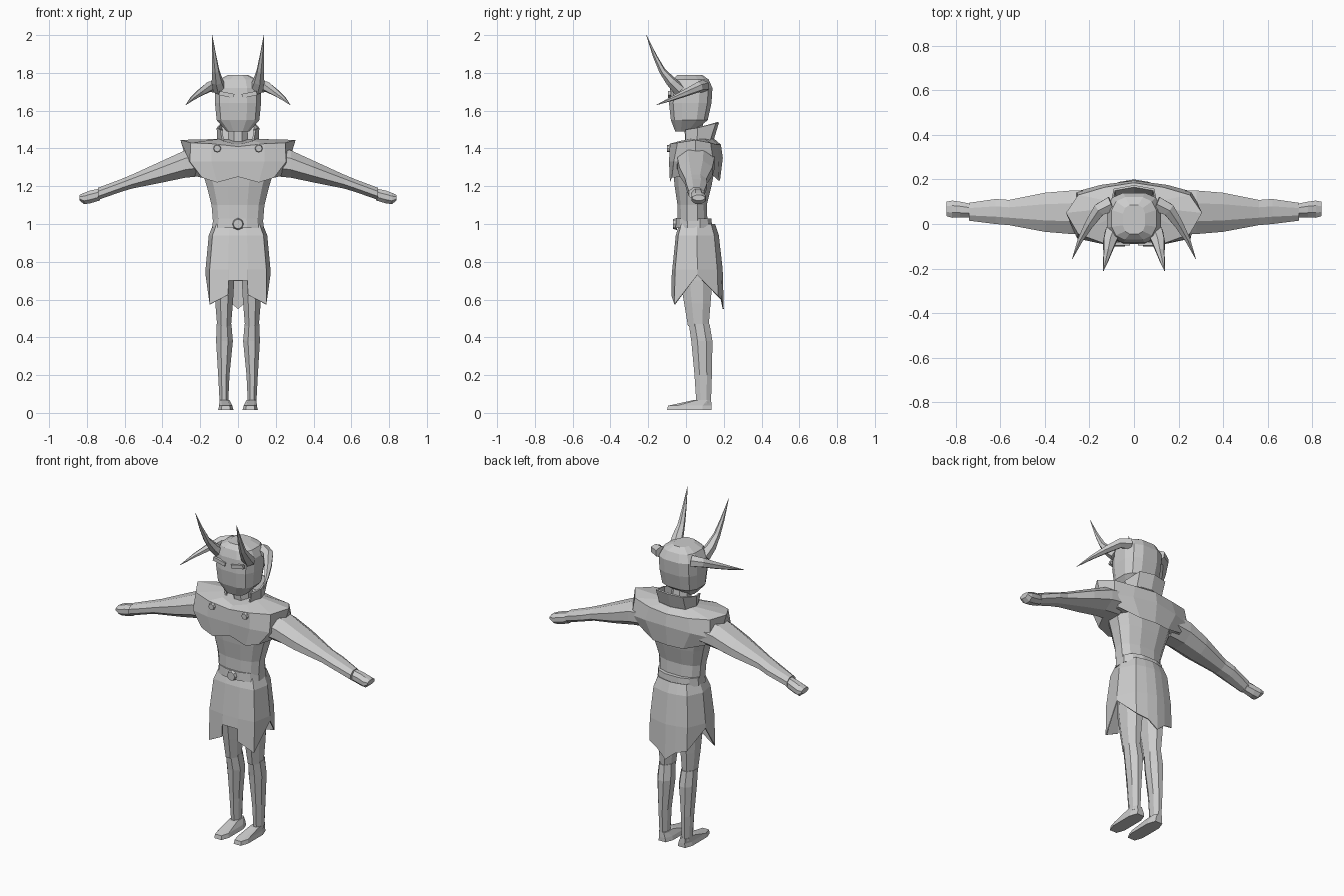
import bpy, bmesh, math
from mathutils import Vector, Matrix

start_cube = bpy.data.objects.get("Cube")
if start_cube:
    bpy.data.objects.remove(start_cube, do_unlink=True)

grey = bpy.data.materials.new("plain_grey")
grey.use_nodes = True
colour = (0.6, 0.6, 0.6, 1)
grey.diffuse_color = colour
grey.node_tree.nodes["Principled BSDF"].inputs["Base Color"].default_value = colour


def finish(name, bm, mirror=False, thickness=0):
    """Turn a bmesh into a flat shaded object, optionally mirrored or thickened."""
    bmesh.ops.recalc_face_normals(bm, faces=bm.faces[:])
    mesh = bpy.data.meshes.new(name)
    bm.to_mesh(mesh)
    bm.free()
    mesh.materials.append(grey)
    obj = bpy.data.objects.new(name, mesh)
    bpy.context.collection.objects.link(obj)
    if thickness:
        solid = obj.modifiers.new("thickness", "SOLIDIFY")
        solid.thickness = thickness
    if mirror:
        obj.modifiers.new("mirror", "MIRROR")
    return obj


def loft(name, rings, closed=True, caps=True, **options):
    """Skin a list of point rings."""
    bm = bmesh.new()
    rows = [[bm.verts.new(p) for p in ring] for ring in rings]
    count = len(rows[0])
    for low, high in zip(rows, rows[1:]):
        for i in range(count if closed else count - 1):
            j = (i + 1) % count
            bm.faces.new((low[i], low[j], high[j], high[i]))
    if caps:
        bm.faces.new(rows[0][::-1])
        bm.faces.new(rows[-1])
    return finish(name, bm, **options)


def oval(centre, side, up, count=8, square=1.0):
    """Ring with flat sides; side and up are the half extents."""
    pairs = []
    for i in range(count):
        angle = math.tau * (i + 0.5) / count
        c, s = math.cos(angle), math.sin(angle)
        pairs.append((math.copysign(abs(c) ** square, c), math.copysign(abs(s) ** square, s)))
    wide = max(p[0] for p in pairs)
    tall = max(p[1] for p in pairs)
    return [Vector(centre) + Vector(side) * a / wide + Vector(up) * b / tall for a, b in pairs]


def level(z, x0, x1, y0, y1, count=8, square=1.0):
    """Horizontal ring from its extents."""
    return oval(((x0 + x1) / 2, (y0 + y1) / 2, z), ((x1 - x0) / 2, 0, 0),
                (0, (y1 - y0) / 2, 0), count, square)


def column(name, sections, count=8, square=1.0, **options):
    """Symmetric upright body from (height, half width, front, back)."""
    return loft(name, [level(z, -w, w, f, b, count, square) for z, w, f, b in sections], **options)


def both_sides(half, open_front=False):
    """Complete a front-to-back half outline with its mirror image."""
    rest = half[-2::-1] if open_front else half[-2:0:-1]
    return list(half) + [(-x, y, z) for x, y, z in rest]


def horn(name, path, radii):
    """Tapered curved spike ending in a fine point."""
    points = [Vector(p) for p in path]
    rings = []
    for i, (p, r) in enumerate(zip(points, radii)):
        along = (points[min(i + 1, len(points) - 1)] - points[max(i - 1, 0)]).normalized()
        side = along.cross(Vector((0, 0, 1))).normalized()
        rings.append(oval(p, side * r, side.cross(along) * r, 6))
    return loft(name, rings, mirror=True)


def disc(name, centre, radius, depth, sides, mirror=False):
    bm = bmesh.new()
    place = Matrix.Translation(centre) @ Matrix.Rotation(math.pi / 2, 4, "X")
    bmesh.ops.create_cone(bm, cap_ends=True, segments=sides, radius1=radius,
                          radius2=radius * 0.8, depth=depth, matrix=place)
    return finish(name, bm, mirror)


# Head, neck and brows
column("head", [(1.49, .06, -.057, .04), (1.55, .113, -.08, .115), (1.64, .122, -.09, .135),
                (1.72, .122, -.085, .14), (1.765, .1, -.07, .12), (1.79, .05, -.045, .085)],
       count=12, square=0.7)
column("neck", [(1.38, .055, 0, .11), (1.53, .05, -.01, .09)])
bm = bmesh.new()
bmesh.ops.create_cube(bm, size=1, matrix=Matrix.Translation((.06, -.088, 1.685))
                      @ Matrix.Rotation(-0.2, 4, "Y") @ Matrix.Diagonal((.08, .016, .022, 1)))
finish("brow", bm, mirror=True)

# Horns
horn("front_horn", [(.095, -.035, 1.71), (.11, -.08, 1.755), (.118, -.125, 1.81),
                    (.127, -.165, 1.89), (.137, -.21, 2)], [.034, .028, .018, .011, .001])
horn("side_horn", [(.1, .09, 1.73), (.155, .065, 1.725), (.2, 0, 1.695),
                   (.24, -.07, 1.665), (.277, -.157, 1.63)], [.034, .028, .02, .012, .001])

# Standing collar, open at the front
collar_base = [(.07, 0, 1.42), (.1, .06, 1.43), (.08, .12, 1.44), (0, .135, 1.44)]
collar_rim = [(.085, 0, 1.5), (.103, .06, 1.51), (.085, .15, 1.535), (0, .165, 1.54)]
loft("collar", [both_sides(collar_base, True), both_sides(collar_rim, True)],
     closed=False, caps=False, thickness=0.01)

# Shoulder mantle
mantle = [
    [(0, -.05, 1.42), (.08, -.03, 1.44), (.1, .03, 1.45), (.11, .07, 1.45),
     (.1, .1, 1.45), (.06, .14, 1.45), (0, .15, 1.45)],
    [(0, -.085, 1.41), (.14, -.085, 1.425), (.25, -.045, 1.43), (.305, .05, 1.445),
     (.25, .13, 1.43), (.13, .165, 1.42), (0, .185, 1.42)],
    [(0, -.09, 1.33), (.14, -.09, 1.33), (.255, -.065, 1.33), (.27, .05, 1.33),
     (.26, .145, 1.33), (.15, .175, 1.34), (0, .195, 1.35)],
    [(0, -.08, 1.25), (.11, -.085, 1.22), (.19, -.075, 1.245), (.25, .05, 1.26),
     (.22, .13, 1.27), (.1, .17, 1.23), (0, .18, 1.23)],
]
loft("mantle", [both_sides(half) for half in mantle])
disc("mantle_button", (.11, -.09, 1.4), .022, .02, 8, mirror=True)

# Torso and belt
column("torso", [(.98, .13, -.045, .115), (1.1, .14, -.045, .11), (1.2, .165, -.06, .135),
                 (1.28, .19, -.068, .15)], count=12, square=0.8)
column("belt", [(.98, .136, -.055, .138), (1.03, .132, -.052, .135)], count=12, square=0.8)
disc("belt_buckle", (0, -.058, 1), .032, .02, 8)

# Skirt: the hem outline is narrowed towards the waist
hem = [(0, -.078, .7), (.05, -.078, .7), (.053, -.078, .625), (.15, -.062, .575),
       (.172, .06, .73), (.125, .17, .62), (.06, .19, .6), (0, .2, .55)]


def skirt_ring(z, scale_x, scale_y):
    middle = .055
    return both_sides([(x * scale_x, middle + (y - middle) * scale_y, z) for x, y, _ in hem])


loft("skirt", [skirt_ring(1, .76, .68), skirt_ring(.94, .9, .82), skirt_ring(.76, 1, .96),
               both_sides(hem)], caps=False, thickness=0.006)

# Legs and feet
loft("thigh", [level(.9, .01, .12, -.03, .14), level(.7, .02, .125, -.03, .14),
               level(.58, .027, .12, -.01, .13), level(.46, .037, .11, .01, .12)], mirror=True)
loft("shin", [level(.47, .035, .113, .015, .125), level(.38, .027, .116, .028, .14),
              level(.2, .045, .105, .045, .137), level(.05, .052, .097, .055, .132)], mirror=True)
loft("foot", [level(.015, .024, .105, -.1, .135, 8, .6), level(.038, .03, .1, -.095, .135, 8, .6),
              level(.068, .045, .098, .04, .133, 8, .6)], mirror=True)

# Arms and hands: (distance out, front, back, bottom, top)
arm = [(.18, -.05, .15, 1.255, 1.41), (.28, -.045, .15, 1.245, 1.39), (.4, -.035, .14, 1.22, 1.335),
       (.56, -.005, .108, 1.188, 1.262), (.62, 0, .112, 1.17, 1.237), (.74, .015, .095, 1.128, 1.192)]
hand = [(.73, .03, .09, 1.125, 1.188), (.78, .03, .1, 1.11, 1.178),
        (.815, .028, .105, 1.105, 1.165), (.84, .035, .1, 1.125, 1.153)]
for name, sections in (("arm", arm), ("hand", hand)):
    loft(name, [oval((x, (f + b) / 2, (low + top) / 2), (0, (b - f) / 2, 0), (0, 0, (top - low) / 2))
                for x, f, b, low, top in sections], mirror=True)
